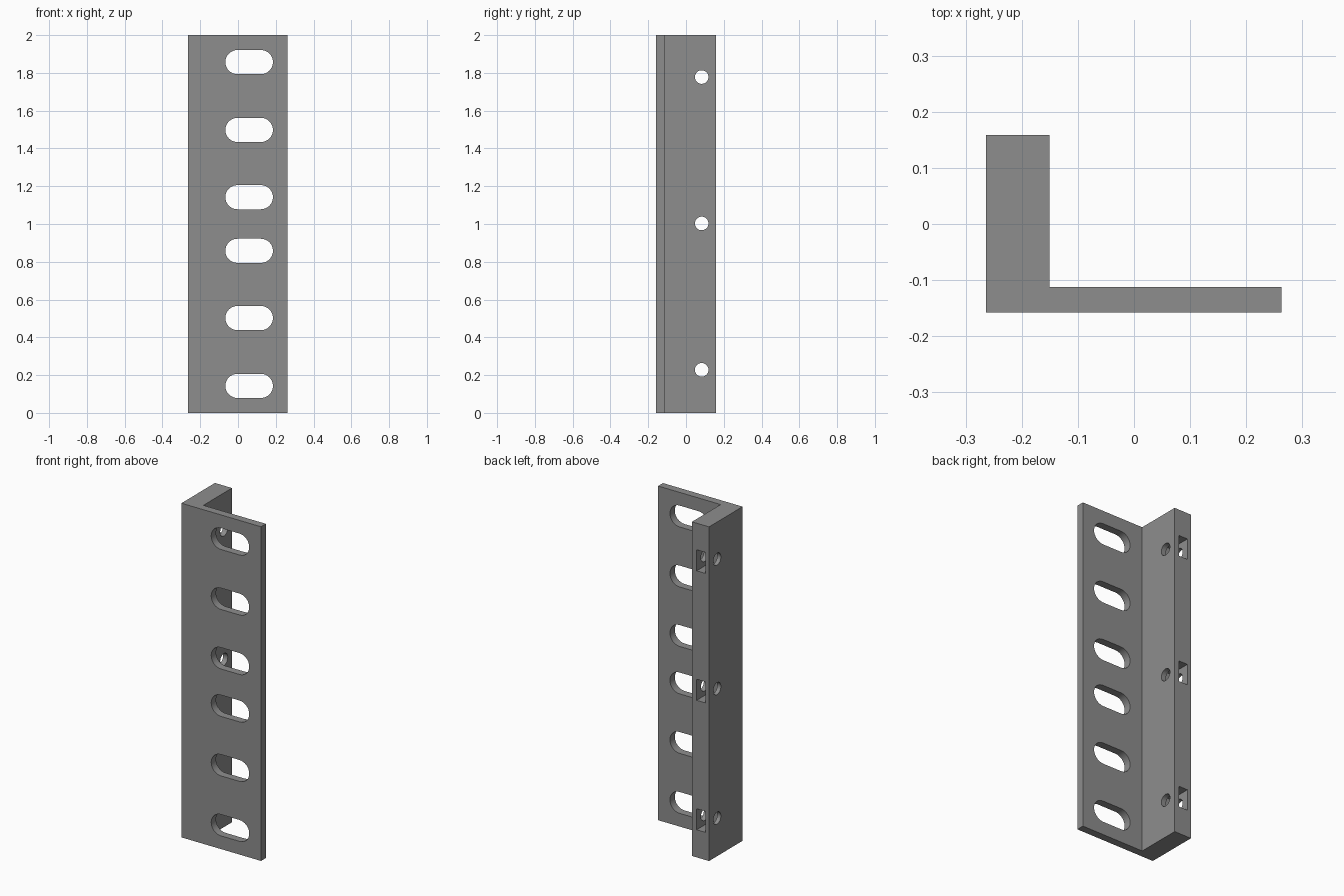
import bpy, bmesh, math

if "Cube" in bpy.data.objects:
    bpy.data.objects.remove(bpy.data.objects["Cube"])

grey = bpy.data.materials.new("steel_grey")
grey.diffuse_color = (0.27, 0.27, 0.27, 1)
grey.use_nodes = True
grey.node_tree.nodes["Principled BSDF"].inputs["Base Color"].default_value = grey.diffuse_color


def prism(name, outline, place, depth):
    """Extrude a 2D outline; place(u, v, w) maps it into the model."""
    bm = bmesh.new()
    face = bm.faces.new([bm.verts.new(place(u, v, depth[0])) for u, v in outline])
    far = bmesh.ops.extrude_face_region(bm, geom=[face])
    shift = [b - a for a, b in zip(place(0, 0, depth[0]), place(0, 0, depth[1]))]
    bmesh.ops.translate(bm, vec=shift,
                        verts=[g for g in far["geom"] if isinstance(g, bmesh.types.BMVert)])
    bmesh.ops.recalc_face_normals(bm, faces=bm.faces)
    mesh = bpy.data.meshes.new(name)
    bm.to_mesh(mesh)
    bm.free()
    mesh.materials.append(grey)
    obj = bpy.data.objects.new(name, mesh)
    bpy.context.collection.objects.link(obj)
    return obj


def rounded(cx, cz, half, r, n=16):
    """Slot outline with round ends; half = 0 gives a circle."""
    pts = []
    for side, start in ((1, -math.pi / 2), (-1, math.pi / 2)):
        for i in range(n + 1 if half else n):
            a = start + math.pi * i / n
            pts.append((cx + side * half + r * math.cos(a), cz + r * math.sin(a)))
    return pts


# L-shaped bracket: thick side leg and thin front plate
profile = [(-0.264, -0.158), (0.263, -0.158), (0.263, -0.112),
           (-0.151, -0.112), (-0.151, 0.159), (-0.264, 0.159)]
bracket = prism("angle_bracket", profile, lambda u, v, w: (u, v, w), (0, 2))

cutters = []
# Long slots through the front plate
for z in (0.143, 0.502, 0.858, 1.142, 1.498, 1.857):
    cutters.append(prism("slot_cutter", rounded(0.059, z, 0.062, 0.064),
                         lambda u, v, w: (u, w, v), (-0.3, 0.0)))
for z in (0.228, 1.003, 1.778):
    # Bolt hole across the thick leg
    cutters.append(prism("bolt_hole_cutter", rounded(0.083, z, 0, 0.036),
                         lambda u, v, w: (w, u, v), (-0.4, 0.0)))
    # Nut pocket sunk into the back edge
    box = [(-0.24, z - 0.063), (-0.182, z - 0.063), (-0.182, z + 0.063), (-0.24, z + 0.063)]
    cutters.append(prism("nut_pocket_cutter", box,
                         lambda u, v, w: (u, w, v), (0.02, 0.3)))

for c in cutters:
    c.hide_render = True
    cut = bracket.modifiers.new(c.name, "BOOLEAN")
    cut.operation, cut.solver, cut.object = "DIFFERENCE", "EXACT", c

# Bake the cuts, drop the cutters and smooth the round walls
bpy.context.view_layer.objects.active = bracket
bracket.select_set(True)
for m in list(bracket.modifiers):
    bpy.ops.object.modifier_apply(modifier=m.name)
for c in cutters:
    bpy.data.objects.remove(c)
bpy.ops.object.select_all(action="DESELECT")
bracket.select_set(True)
bpy.ops.object.shade_smooth_by_angle(angle=math.radians(30))
